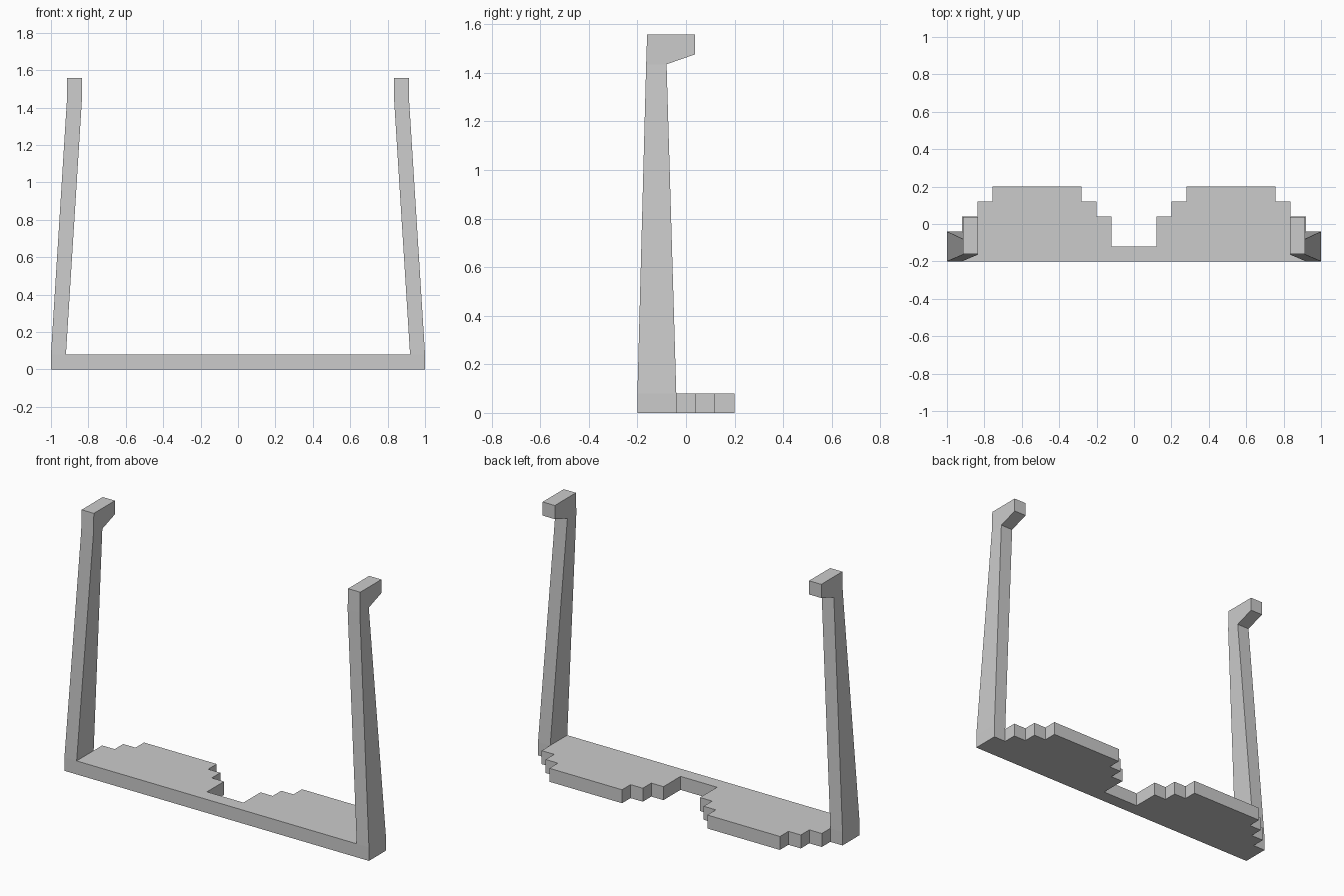
import bpy
import bmesh

if "Cube" in bpy.data.objects:
    bpy.data.objects.remove(bpy.data.objects["Cube"])


def make_object(name, bm):
    bmesh.ops.remove_doubles(bm, verts=bm.verts, dist=0.0001)
    bmesh.ops.recalc_face_normals(bm, faces=bm.faces)
    mesh = bpy.data.meshes.new(name)
    bm.to_mesh(mesh)
    bm.free()
    obj = bpy.data.objects.new(name, mesh)
    bpy.context.collection.objects.link(obj)
    return obj


def sides(bm, loop_a, loop_b, skip=()):
    """Join two matching loops with quads, leaving out skipped edges."""
    n = len(loop_a)
    for i in range(n):
        if i not in skip:
            j = (i + 1) % n
            bm.faces.new((loop_a[i], loop_a[j], loop_b[j], loop_b[i]))


# Lens frame: stepped outline, mirrored about x = 0 and extruded upward
T = 0.08
half = [(0.12, -0.12), (0.12, 0.04), (0.2, 0.04), (0.2, 0.12), (0.28, 0.12),
        (0.28, 0.2), (0.757, 0.2), (0.757, 0.12), (0.838, 0.12), (0.838, 0.04),
        (0.92, 0.04), (0.92, -0.04), (1.0, -0.04), (1.0, -0.2)]
outline = half + [(-x, y) for x, y in reversed(half)]
bm = bmesh.new()
low = [bm.verts.new((x, y, 0)) for x, y in outline]
high = [bm.verts.new((x, y, T)) for x, y in outline]
sides(bm, low, high)
bm.faces.new(low)
bm.faces.new(high)
make_object("lens_frame", bm)

# Temple arm: leaning, tapered shaft and an upright hooked ear tip
BEND, TOP, WIDTH, LEAN = 1.435, 1.557, 0.08, 0.085
shaft = [(-0.2, T), (-0.04, T), (-0.08, BEND), (-0.164, BEND)]
ear_tip = [(-0.164, BEND), (-0.08, BEND), (0.038, 1.476), (0.038, TOP), (-0.16, TOP)]


def outer_x(z):
    return 1 - LEAN * min(1, (z - T) / (BEND - T))


bm = bmesh.new()
# Skipped edges are the hidden joints between shaft, tip and frame
for profile, skip in ((shaft, (0, 2)), (ear_tip, (0,))):
    outer = [bm.verts.new((outer_x(z), y, z)) for y, z in profile]
    inner = [bm.verts.new((outer_x(z) - WIDTH, y, z)) for y, z in profile]
    sides(bm, outer, inner, skip)
    bm.faces.new(outer)
    bm.faces.new(inner)
arms = make_object("temple_arms", bm)
mirror = arms.modifiers.new("mirror", 'MIRROR')
mirror.use_axis[0] = True
